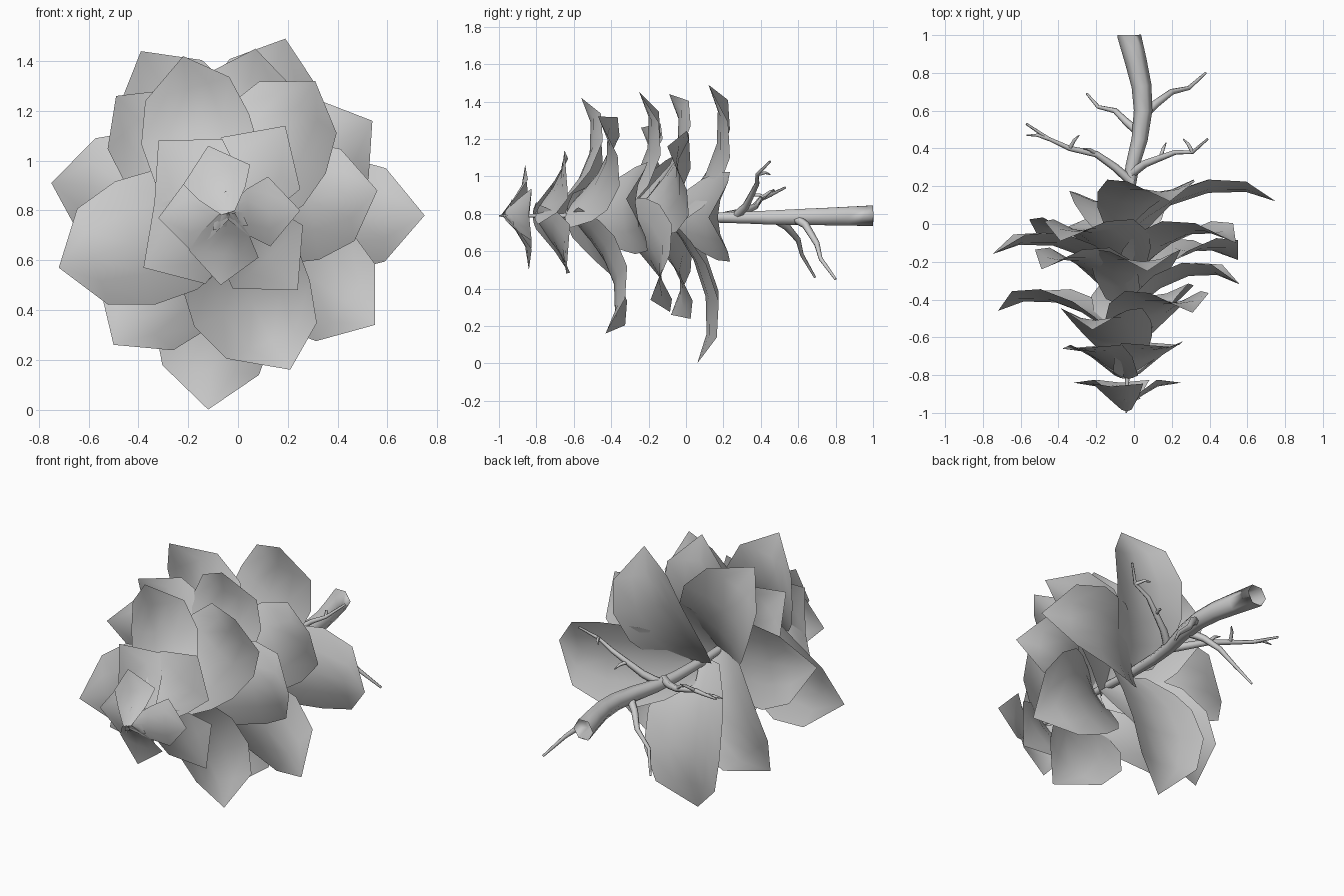
import bpy, math
from mathutils import Vector

if "Cube" in bpy.data.objects:
    bpy.data.objects.remove(bpy.data.objects["Cube"])

AX, AZ = -0.04, 0.79   # where the stem runs through the leaf whorls


def tube(name, pts, radii):
    cu = bpy.data.curves.new(name, 'CURVE')
    cu.dimensions = '3D'
    cu.bevel_depth = 1.0
    cu.bevel_resolution = 1
    sp = cu.splines.new('POLY')
    sp.points.add(len(pts) - 1)
    for p, co, r in zip(sp.points, pts, radii):
        p.co = (*co, 1)
        p.radius = r
    sp.use_smooth = True
    ob = bpy.data.objects.new(name, cu)
    bpy.context.collection.objects.link(ob)


def twig(name, pts, r, side_shoots=()):
    n = len(pts)
    tube(name, pts, [r * (1 - 0.75 * i / (n - 1)) for i in range(n)])
    for k, (i, off) in enumerate(side_shoots):
        a, o = Vector(pts[i]), Vector(off)
        mid = a + o * 0.5 + Vector((0, 0.01, 0.01))
        tube(f"{name}_shoot_{k}", [a, mid, a + o], [r * 0.45, r * 0.35, r * 0.12])


# leaf rows: (position along leaf, half width, midrib bend in y)
BIG = [(0, .48, -.18), (.15, .82, -.09), (.3, .98, -.02), (.55, 1, .045), (.8, .78, .05)]
MEDIUM = [(0, .45, -.16), (.28, .8, -.075), (.57, 1, -.02)]
SMALL = [(0, .2, -.13), (.28, .68, -.07), (.57, 1, -.02)]
BUD = [(0, .3, -.06), (.5, 1, -.02)]


def leaf(name, tip, half, rows, cup, shift=0.0):
    tip = Vector(tip)
    d = Vector((tip.x - AX, 0, tip.z - AZ))
    side = Vector((d.z, 0, -d.x)).normalized()
    us = (-1, -.5, 0, .5, 1)
    n = len(us)
    verts, faces = [], []
    for t, w, y in rows:
        for u in us:
            lateral = u * w * half + shift * math.sin(math.pi * t)
            p = Vector((AX, tip.y + y, AZ)) + d * t + side * lateral
            p.y += cup * u * u * w
            verts.append(p)
    for r in range(len(rows) - 1):
        for c in range(n - 1):
            a = r * n + c
            faces.append((a, a + 1, a + n + 1, a + n))
    verts.append(tip)
    last = (len(rows) - 1) * n
    faces += [(last + c, last + c + 1, len(verts) - 1) for c in range(n - 1)]
    me = bpy.data.meshes.new(name)
    me.from_pydata(verts, [], faces)
    for p in me.polygons:
        p.use_smooth = True
    ob = bpy.data.objects.new(name, me)
    bpy.context.collection.objects.link(ob)


# large leaves: tip position, half width, sideways bow
large = [
    ((-.12, .06, .00), .25, .01), ((.75, .12, .78), .24, 0), ((.19, .12, 1.49), .24, 0),
    ((-.75, -.16, .91), .25, .02), ((-.39, -.09, 1.44), .24, .02), ((.54, -.10, 1.16), .24, 0),
    ((-.50, -.08, .26), .25, 0), ((.55, -.19, .34), .25, 0), ((.07, -.25, 1.45), .23, 0),
    ((.56, -.32, .88), .24, 0), ((.31, -.47, 1.32), .24, 0), ((-.22, -.56, 1.42), .225, -.035),
    ((-.72, -.46, .57), .26, 0), ((.21, -.43, .16), .25, .045), ((-.49, -.24, 1.26), .22, 0),
]
for i, (tip, half, bow) in enumerate(large):
    leaf(f"large_leaf_{i}", tip, half, BIG, .07, bow)

# medium whorl and small front whorl
medium = [(.19, -.65, 1.14), (-.32, -.66, 1.08), (-.38, -.66, .57), (.24, -.64, .48)]
for i, tip in enumerate(medium):
    leaf(f"medium_leaf_{i}", tip, .19, MEDIUM, .04)
small = [(-.12, -.86, 1.06), (.25, -.84, .80), (-.07, -.84, .50), (-.32, -.84, .77)]
for i, tip in enumerate(small):
    leaf(f"small_leaf_{i}", tip, .14, SMALL, .035)
# tiny bud leaves at the end
for i, tip in enumerate([(-.05, -.93, .88), (.04, -.92, .74), (-.10, -.92, .72)]):
    leaf(f"bud_leaf_{i}", tip, .03, BUD, .01)

# main branch
path = [(-.025, 1, .79), (-.025, .995, .79), (.01, .86, .787), (.04, .73, .785), (.048, .6, .783),
        (.03, .45, .78), (-.01, .3, .78), (-.03, .15, .78), (-.04, -.1, .785), (-.03, -.35, .79),
        (-.045, -.6, .79), (-.035, -.8, .79), (-.04, -1, .79)]
tube("main_branch", path, [.063, .063, .058, .053, .049, .043, .036, .031, .026, .021, .016, .012, .004])

# bare twigs
twig("twig_low_right", [(.05, .58, .78), (.12, .64, .74), (.2, .70, .64), (.29, .72, .56), (.38, .80, .45)],
     .026)
twig("twig_low_left", [(.03, .48, .77), (-.04, .54, .73), (-.10, .60, .66), (-.19, .62, .58), (-.25, .69, .46)],
     .024)
twig("twig_high_left", [(-.01, .22, .79), (-.10, .30, .81), (-.20, .37, .84), (-.34, .40, .88),
                        (-.45, .45, .90), (-.57, .53, .94)],
     .025, [(2, (-.07, .03, .05)), (3, (.05, .07, .05)), (4, (-.12, .02, .02))])
twig("twig_high_right", [(-.01, .27, .79), (.06, .32, .84), (.14, .35, .90), (.22, .38, .96),
                         (.31, .38, 1.01), (.39, .45, 1.08)],
     .024, [(2, (.03, .08, -.02)), (4, (-.05, .07, .0))])
